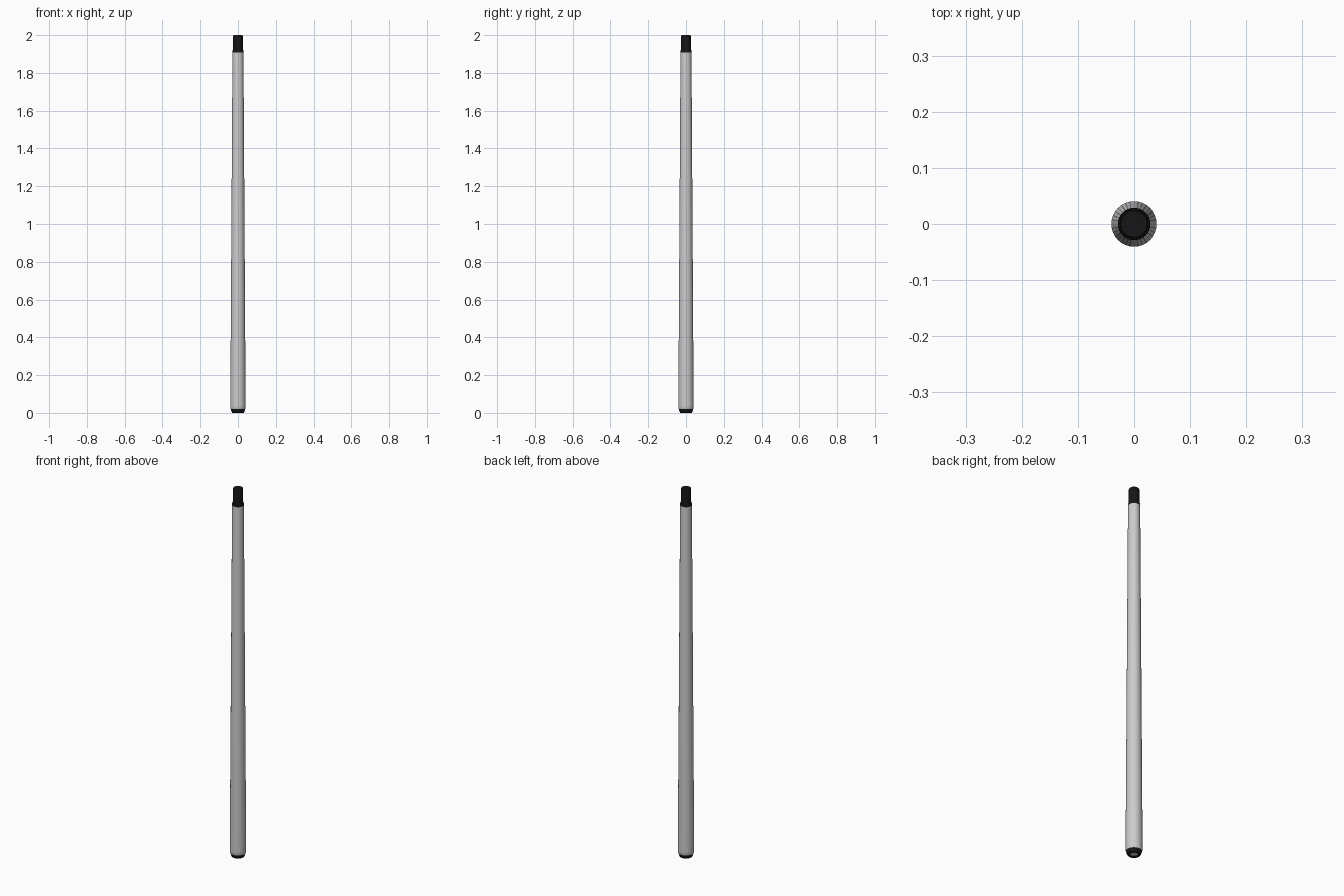
import bpy, math

if "Cube" in bpy.data.objects:
    bpy.data.objects.remove(bpy.data.objects["Cube"])

black = bpy.data.materials.new("black")
black.diffuse_color = (0.008, 0.008, 0.008, 1)
black.use_nodes = True
black.node_tree.nodes["Principled BSDF"].inputs["Base Color"].default_value = black.diffuse_color


def lathe(name, profile, mat=None, sides=32):
    """Revolve (radius, z) points around z; radius 0 makes a pole."""
    verts, rings, faces = [], [], []
    for r, z in profile:
        n = 1 if r == 0 else sides
        rings.append(range(len(verts), len(verts) + n))
        verts += [(r * math.cos(math.tau * i / sides), r * math.sin(math.tau * i / sides), z)
                  for i in range(n)]
    for a, b in zip(rings, rings[1:]):
        for i in range(sides):
            j = (i + 1) % sides
            if len(a) == 1:
                faces.append((a[0], b[j], b[i]))
            elif len(b) == 1:
                faces.append((a[i], a[j], b[0]))
            else:
                faces.append((a[i], a[j], b[j], b[i]))
    mesh = bpy.data.meshes.new(name)
    mesh.from_pydata(verts, [], faces)
    ob = bpy.data.objects.new(name, mesh)
    bpy.context.collection.objects.link(ob)
    if mat:
        mesh.materials.append(mat)
    bpy.ops.object.select_all(action='DESELECT')
    bpy.context.view_layer.objects.active = ob
    ob.select_set(True)
    bpy.ops.object.shade_smooth_by_angle(angle=math.radians(35))
    return ob


# Tapered shaft
lathe("shaft", [(0, 0.02), (0.038, 0.02), (0.0405, 0.027), (0.0405, 0.04),
                (0.029, 1.902), (0.0285, 1.908), (0, 1.908)])
# Black rubber foot with a small grey plug underneath
lathe("foot_bumper", [(0.019, 0.008), (0.021, 0.0), (0.030, 0.0), (0.033, 0.004),
                      (0.038, 0.018), (0.038, 0.022), (0, 0.022)], black)
lathe("foot_plug", [(0, 0.004), (0.0195, 0.004), (0.0195, 0.012), (0, 0.012)])
# Black collar and tip
lathe("tip_collar", [(0, 1.904), (0.0285, 1.904), (0.0285, 1.918), (0.027, 1.922), (0, 1.922)], black)
lathe("tip", [(0, 1.92), (0.0255, 1.92), (0.0255, 1.994), (0.0235, 2.0), (0, 2.0)], black)
